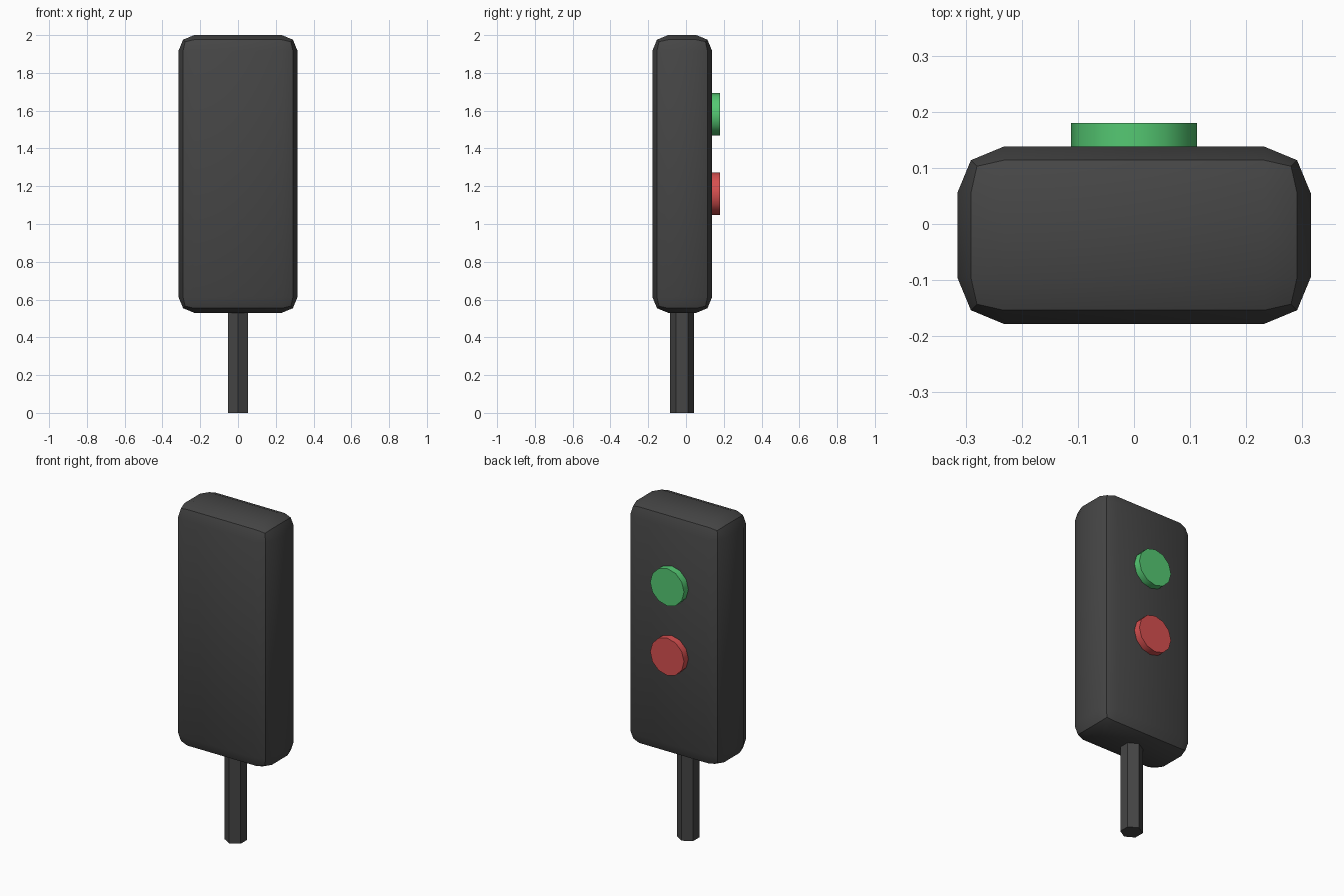
import bpy
import math
from mathutils import Matrix

cube = bpy.data.objects.get("Cube")
if cube:
    bpy.data.objects.remove(cube, do_unlink=True)


def make_material(name, rgb):
    mat = bpy.data.materials.new(name)
    mat.use_nodes = True
    colour = (*rgb, 1.0)
    mat.diffuse_color = colour
    bsdf = next(n for n in mat.node_tree.nodes if n.type == 'BSDF_PRINCIPLED')
    bsdf.inputs["Base Color"].default_value = colour
    bsdf.inputs["Roughness"].default_value = 0.6
    return mat


def finish(name, mat, angle):
    obj = bpy.context.object
    obj.name = obj.data.name = name
    obj.data.materials.append(mat)
    bpy.ops.object.shade_smooth_by_angle(angle=math.radians(angle))
    return obj


def prism(name, sides, radius, depth, location, mat, turn=0, tilt=0, angle=30):
    bpy.ops.mesh.primitive_cylinder_add(vertices=sides, radius=radius,
                                        depth=depth, location=location)
    mesh = bpy.context.object.data
    mesh.transform(Matrix.Rotation(math.radians(tilt), 4, 'X')
                   @ Matrix.Rotation(math.radians(turn), 4, 'Z'))
    return finish(name, mat, angle)


dark = make_material("dark_grey", (0.06, 0.06, 0.06))
green = make_material("green", (0.09, 0.58, 0.17))
red = make_material("red", (0.68, 0.08, 0.08))

# Housing: box with two-step rounded edges
bpy.ops.mesh.primitive_cube_add(size=1, location=(0, -0.02, 1.265))
body = bpy.context.object
body.scale = (0.63, 0.316, 1.47)
bpy.ops.object.transform_apply(location=False, rotation=False, scale=True)
bevel = body.modifiers.new("rounded_edges", 'BEVEL')
bevel.width = 0.083
bevel.segments = 2
bpy.ops.object.modifier_apply(modifier=bevel.name)
finish("housing", dark, 30)

# Hexagonal post running up into the housing
prism("post", 6, 0.0625, 0.6, (0, -0.021, 0.3), dark)

# Round lamps on the back face
for name, z, mat in (("green_lamp", 1.58, green), ("red_lamp", 1.161, red)):
    prism(name, 12, 0.1125, 0.08, (0, 0.14, z), mat, tilt=90, angle=40)
